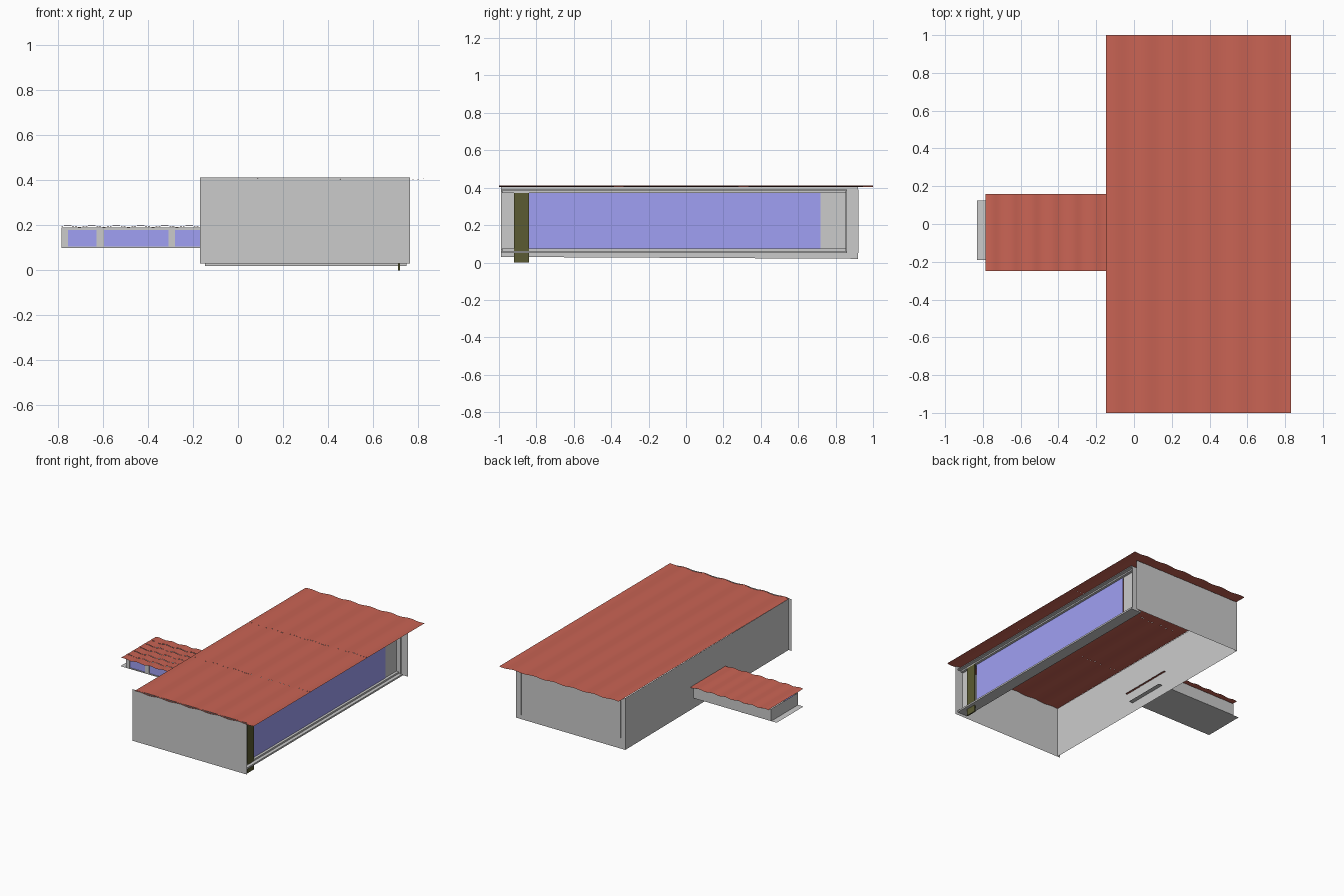
import bpy, math


def material(name, rgb):
    m = bpy.data.materials.new(name)
    m.diffuse_color = (*rgb, 1)
    return m


TILE = material("red_tile", (0.58, 0.125, 0.088))
GLASS = material("blue_glass", (0.35, 0.35, 0.9))
OLIVE = material("olive_door", (0.105, 0.105, 0.033))


def mesh(name, verts, faces, mat=None):
    me = bpy.data.meshes.new(name)
    me.from_pydata(verts, [], faces)
    ob = bpy.data.objects.new(name, me)
    bpy.context.collection.objects.link(ob)
    if mat:
        me.materials.append(mat)
    return ob


def sheet(name, pts, mat=None):
    return mesh(name, pts, [tuple(range(len(pts)))], mat)


def box(name, x, y, z, mat=None):
    v = [(a, b, c) for a in x for b in y for c in z]
    f = [(0, 1, 3, 2), (4, 6, 7, 5), (0, 4, 5, 1), (2, 3, 7, 6), (0, 2, 6, 4), (1, 5, 7, 3)]
    return mesh(name, v, f, mat)


def tiled_roof(name, x, y, z, waves, amp, rows, lap):
    """Wavy sheet: ridges run along y, each row lifts a little at its lower end."""
    n = waves * 10
    verts, faces = [], []
    for r in range(rows):
        for end in (0, 1):
            yy = y[0] + (y[1] - y[0]) * (r + end) / rows
            for i in range(n + 1):
                t = i / n
                w = amp * math.sin(2 * math.pi * waves * t)
                verts.append((x[0] + (x[1] - x[0]) * t, yy, z + w + lap * (0.5 - end)))
        b = r * 2 * (n + 1)
        faces += [(b + i, b + i + 1, b + n + 2 + i, b + n + 1 + i) for i in range(n)]
    ob = mesh(name, verts, faces, TILE)
    ob.data.shade_smooth()
    return ob


# Main hall: thin walls, open underneath
sheet("front_wall", [(-0.17, -0.99, 0.03), (0.765, -0.99, 0.03),
                     (0.765, -0.99, 0.412), (-0.17, -0.99, 0.412)])
sheet("back_wall", [(-0.147, 0.92, 0.02), (0.75, 0.92, 0.02),
                    (0.75, 0.92, 0.404), (-0.147, 0.92, 0.404)])
sheet("left_wall", [(-0.147, -0.99, 0.03), (-0.147, 0.92, 0.02),
                    (-0.147, 0.92, 0.404), (-0.147, -0.99, 0.408)])
tiled_roof("main_roof", (-0.147, 0.83), (-1, 1), 0.408, 6, 0.0035, 3, 0.0004)

# Thin trim strips on the back wall
for i, (x, z0, z1) in enumerate(((0.705, 0.05, 0.39), (-0.11, 0.1, 0.39))):
    box(f"back_trim_{i}", (x, x + 0.004), (0.919, 0.922), (z0, z1))

# Glazed right side: sill and header, stepped frame, pane and door
for tag, z0, z1, z2 in (("sill", 0.05, 0.062, 0.074), ("header", 0.39, 0.383, 0.373)):
    box(tag + "_outer", (0.66, 0.745), (-0.99, 0.86), sorted((z0, z1)))
    box(tag + "_inner", (0.68, 0.72), (-0.985, 0.855), sorted((z1, z2)))
sheet("side_panel", [(0.70, 0.72, 0.07), (0.70, 0.86, 0.07),
                     (0.70, 0.86, 0.38), (0.70, 0.72, 0.38)])
sheet("corner_panel", [(0.70, -0.99, 0.07), (0.70, -0.92, 0.07),
                       (0.70, -0.92, 0.38), (0.70, -0.99, 0.38)])
box("frame_post", (0.69, 0.735), (0.852, 0.86), (0.05, 0.39))
sheet("side_glass", [(0.702, -0.84, 0.074), (0.702, 0.72, 0.074),
                     (0.702, 0.72, 0.373), (0.702, -0.84, 0.373)], GLASS)
box("side_door", (0.711, 0.721), (-0.92, -0.84), (0.0, 0.373), OLIVE)

# Annex: floor plate, walls, wavy roof
sheet("annex_floor", [(-0.83, -0.19, 0.1), (-0.115, -0.19, 0.1),
                      (-0.115, 0.125, 0.1), (-0.83, 0.125, 0.1)])
sheet("annex_back_wall", [(-0.785, 0.125, 0.1), (-0.147, 0.125, 0.1),
                          (-0.147, 0.125, 0.19), (-0.785, 0.125, 0.19)])
box("annex_back_post", (-0.56, -0.55), (0.123, 0.128), (0.1, 0.19))
sheet("annex_end_wall", [(-0.785, -0.19, 0.1), (-0.785, 0.125, 0.1),
                         (-0.785, 0.125, 0.19), (-0.785, -0.19, 0.19)])
tiled_roof("annex_roof", (-0.785, -0.135), (-0.25, 0.16), 0.1955, 6, 0.0035, 6, 0.0015)

# Annex window front: rails, posts and recessed panes
box("annex_bottom_rail", (-0.785, -0.15), (-0.19, -0.18), (0.1, 0.107))
box("annex_top_rail", (-0.785, -0.15), (-0.19, -0.18), (0.18, 0.19))
for i, (a, b) in enumerate(((-0.785, -0.755), (-0.63, -0.595), (-0.31, -0.28))):
    box(f"annex_post_{i}", (a, b), (-0.19, -0.18), (0.107, 0.18))
for i, (a, b) in enumerate(((-0.755, -0.63), (-0.595, -0.31), (-0.28, -0.15))):
    sheet(f"annex_window_{i}", [(a, -0.185, 0.107), (b, -0.185, 0.107),
                                (b, -0.185, 0.18), (a, -0.185, 0.18)], GLASS)
